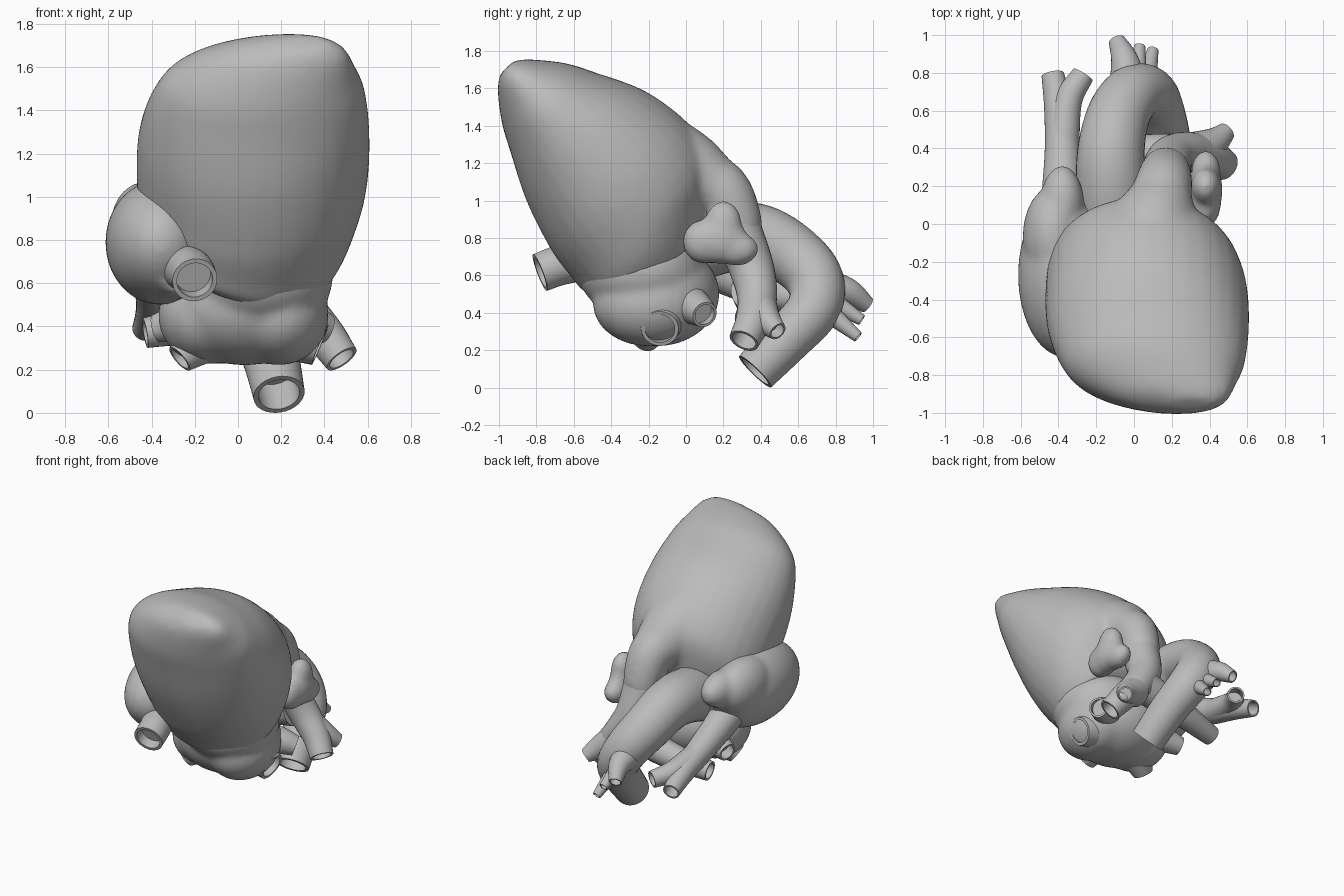
import bpy, bmesh, math
from mathutils import Vector, Matrix

cube = bpy.data.objects.get("Cube")
if cube:
    bpy.data.objects.remove(cube, do_unlink=True)

mat = bpy.data.materials.new("plain grey")
mat.use_nodes = True
grey = (0.5, 0.5, 0.5, 1)
mat.diffuse_color = grey
mat.node_tree.nodes["Principled BSDF"].inputs["Base Color"].default_value = grey

SIDES = 32
STEPS = 6
ANGLES = [k * math.tau / SIDES for k in range(SIDES)]


def spline(stations):
    """Smooth Catmull-Rom interpolation of equal-length number rows."""
    rows = [Vector(station) for station in stations]
    rows = [rows[0] * 2 - rows[1]] + rows + [rows[-1] * 2 - rows[-2]]
    result = []
    for a, b, c, d in zip(rows, rows[1:], rows[2:], rows[3:]):
        for k in range(STEPS):
            t = k / STEPS
            bend = (a * 2 - b * 5 + c * 4 - d) * t ** 2
            twist = (b * 3 - a - c * 3 + d) * t ** 3
            result.append((b * 2 + (c - a) * t + bend + twist) / 2)
    return result + [rows[-2]]


def skin(bm, rings):
    """Closed surface through a list of rings."""
    loops = [[bm.verts.new(point) for point in ring] for ring in rings]
    for low, high in zip(loops, loops[1:]):
        for i in range(SIDES):
            j = (i + 1) % SIDES
            bm.faces.new((low[i], low[j], high[j], high[i]))
    bm.faces.new(loops[0][::-1])
    bm.faces.new(loops[-1])


def tube(bm, path, radius_start, radius_end, hollow=False):
    """Tapered round tube along a path; a hollow one has a rim and a bore at its far end."""
    points = spline(path)
    last = len(points) - 1
    side = None
    frames = []
    for i, point in enumerate(points):
        tangent = (points[min(i + 1, last)] - points[max(i - 1, 0)]).normalized()
        side = side - tangent * side.dot(tangent) if side else tangent.orthogonal()
        side.normalize()
        radius = radius_start + (radius_end - radius_start) * i / last
        frames.append((point, side.copy(), tangent.cross(side), radius))

    def ring(frame, scale):
        point, u, v, radius = frame
        return [point + (u * math.cos(a) + v * math.sin(a)) * radius * scale for a in ANGLES]

    rings = [ring(frame, 1) for frame in frames]
    if hollow:
        rings += [ring(frame, 0.8) for frame in frames[:-STEPS:-1]]
    skin(bm, rings)


def blob(bm, centre, radii):
    matrix = Matrix.Translation(centre) @ Matrix.Diagonal((*radii, 1))
    bmesh.ops.create_uvsphere(bm, u_segments=SIDES, v_segments=20, radius=1, matrix=matrix)


def finish(name, bm, soften=0):
    """Make the object; a softened one has its pieces fused into one smooth skin."""
    bmesh.ops.recalc_face_normals(bm, faces=bm.faces)
    mesh = bpy.data.meshes.new(name)
    bm.to_mesh(mesh)
    bm.free()
    mesh.materials.append(mat)
    part = bpy.data.objects.new(name, mesh)
    bpy.context.collection.objects.link(part)
    bpy.ops.object.select_all(action='DESELECT')
    part.select_set(True)
    bpy.context.view_layer.objects.active = part
    if soften:
        fuse = part.modifiers.new("fuse", 'REMESH')
        fuse.mode = 'VOXEL'
        fuse.voxel_size = 0.02
        fuse.use_smooth_shade = True
        smooth = part.modifiers.new("soften", 'SMOOTH')
        smooth.factor = 0.5
        smooth.iterations = soften
    else:
        bpy.ops.object.shade_smooth_by_angle(angle=math.radians(40))


def vessel(name, path, radius_start, radius_end):
    bm = bmesh.new()
    tube(bm, path, radius_start, radius_end, hollow=True)
    finish(name, bm)


# Ventricles: oval sections along a tilted axis (along, x min, x max, low, high)
axis = Vector((0, -0.68, 0.73))
across = Vector((0, 0.73, 0.68))
origin = Vector((0, -0.2, 0.85))
sections = [(-0.22, -0.25, 0.38, -0.38, 0.2), (-0.1, -0.4, 0.48, -0.48, 0.36),
            (0.05, -0.45, 0.55, -0.48, 0.5), (0.27, -0.47, 0.6, -0.46, 0.54),
            (0.55, -0.46, 0.61, -0.38, 0.49), (0.81, -0.39, 0.59, -0.26, 0.36),
            (0.95, -0.29, 0.55, -0.19, 0.28), (1.09, -0.06, 0.5, -0.09, 0.16),
            (1.15, 0.2, 0.42, -0.02, 0.09)]
bm = bmesh.new()
rings = []
for along, left, right, low, high in spline(sections):
    ring = []
    for a in ANGLES:
        x = (left + right + (right - left) * math.cos(a)) / 2
        rise = (low + high + (high - low) * math.sin(a)) / 2
        # the underside of the base slants up towards the right atrium
        slant = 0.8 * max(0, -math.sin(a)) * max(0, 0.28 - x) * max(0, 0.3 - along)
        ring.append(origin + axis * (along + slant) + across * rise + Vector((x, 0, 0)))
    rings.append(ring)
skin(bm, rings)
# Outflow cone that narrows into the pulmonary trunk
tube(bm, [(0.07, -0.2, 1.18), (0.11, 0, 1.14), (0.155, 0.17, 1.07)], 0.33, 0.16)
tube(bm, [(0.13, 0.1, 1.11), (0.155, 0.2, 1.04), (0.165, 0.26, 0.92), (0.17, 0.29, 0.8)], 0.17, 0.125)
finish("ventricles", bm, soften=12)

# Left atrium with the roots of its veins
bm = bmesh.new()
blob(bm, (0.03, -0.16, 0.5), (0.37, 0.34, 0.28))
blob(bm, (0.19, -0.2, 0.45), (0.23, 0.3, 0.23))
blob(bm, (-0.15, -0.16, 0.45), (0.22, 0.26, 0.22))
blob(bm, (0.1, -0.24, 0.62), (0.34, 0.34, 0.25))
tube(bm, [(0.1, -0.13, 0.42), (0.29, -0.14, 0.35)], 0.2, 0.13)
tube(bm, [(-0.1, -0.14, 0.38), (-0.19, -0.18, 0.3)], 0.18, 0.1)
finish("left_atrium", bm, soften=10)

# Right atrium with its appendage and the root of the lower vein
bm = bmesh.new()
blob(bm, (-0.36, -0.27, 0.79), (0.255, 0.44, 0.29))
blob(bm, (-0.43, -0.07, 0.87), (0.16, 0.27, 0.2))
blob(bm, (-0.38, 0.11, 0.9), (0.115, 0.2, 0.13))
tube(bm, [(-0.36, -0.3, 0.72), (-0.3, -0.48, 0.69), (-0.25, -0.6, 0.67)], 0.22, 0.12)
finish("right_atrium", bm, soften=8)

# Left appendage, an ear-shaped flap
bm = bmesh.new()
blob(bm, (0.38, 0.2, 0.87), (0.08, 0.1, 0.13))
blob(bm, (0.38, 0.27, 0.74), (0.08, 0.12, 0.09))
blob(bm, (0.38, 0.18, 0.79), (0.09, 0.15, 0.13))
blob(bm, (0.37, 0.1, 0.78), (0.09, 0.12, 0.12))
finish("left_appendage", bm, soften=8)

# Aorta and the three branches of its arch
vessel("aorta", [(-0.1, -0.1, 0.72), (-0.12, 0.2, 0.8), (-0.12, 0.4, 0.8), (-0.08, 0.58, 0.7),
                 (0, 0.69, 0.57), (0.09, 0.68, 0.42), (0.15, 0.54, 0.26), (0.19, 0.37, 0.085)], 0.2, 0.12)
vessel("arch_branch_large", [(-0.03, 0.74, 0.54), (-0.05, 0.87, 0.51), (-0.09, 0.97, 0.44)], 0.1, 0.045)
vessel("arch_branch_middle", [(0.01, 0.75, 0.48), (0.03, 0.94, 0.36)], 0.06, 0.03)
vessel("arch_branch_small", [(0.06, 0.74, 0.42), (0.1, 0.92, 0.27)], 0.06, 0.03)

# Pulmonary arteries
vessel("pulmonary_trunk", [(0.16, 0.21, 1), (0.17, 0.28, 0.82), (0.2, 0.35, 0.64),
                           (0.29, 0.38, 0.49), (0.4, 0.36, 0.36), (0.48, 0.31, 0.25)], 0.145, 0.082)
vessel("pulmonary_left_branch", [(0.32, 0.38, 0.43), (0.42, 0.43, 0.36), (0.49, 0.49, 0.3)], 0.11, 0.05)
vessel("pulmonary_right_branch", [(0.22, 0.36, 0.52), (-0.1, 0.37, 0.43), (-0.43, 0.33, 0.37)], 0.12, 0.07)

# Great veins of the right atrium
vessel("upper_vena_cava", [(-0.37, -0.05, 0.72), (-0.38, 0.15, 0.63), (-0.38, 0.4, 0.52),
                           (-0.4, 0.62, 0.45), (-0.43, 0.79, 0.39)], 0.125, 0.06)
vessel("upper_vena_cava_branch", [(-0.38, 0.42, 0.51), (-0.35, 0.65, 0.47), (-0.27, 0.79, 0.44)], 0.09, 0.06)
vessel("lower_vena_cava", [(-0.28, -0.5, 0.69), (-0.22, -0.67, 0.655), (-0.2, -0.78, 0.615)], 0.11, 0.105)

# Veins of the left atrium
vessel("left_vein_large", [(0.2, -0.13, 0.39), (0.38, -0.14, 0.315)], 0.14, 0.1)
vessel("left_vein_small", [(0.2, 0, 0.46), (0.33, 0.06, 0.42), (0.41, 0.1, 0.39)], 0.11, 0.07)
vessel("right_vein_large", [(-0.12, -0.16, 0.38), (-0.27, -0.22, 0.25)], 0.14, 0.07)
vessel("right_vein_small", [(-0.15, -0.02, 0.45), (-0.38, 0.05, 0.39)], 0.12, 0.065)
